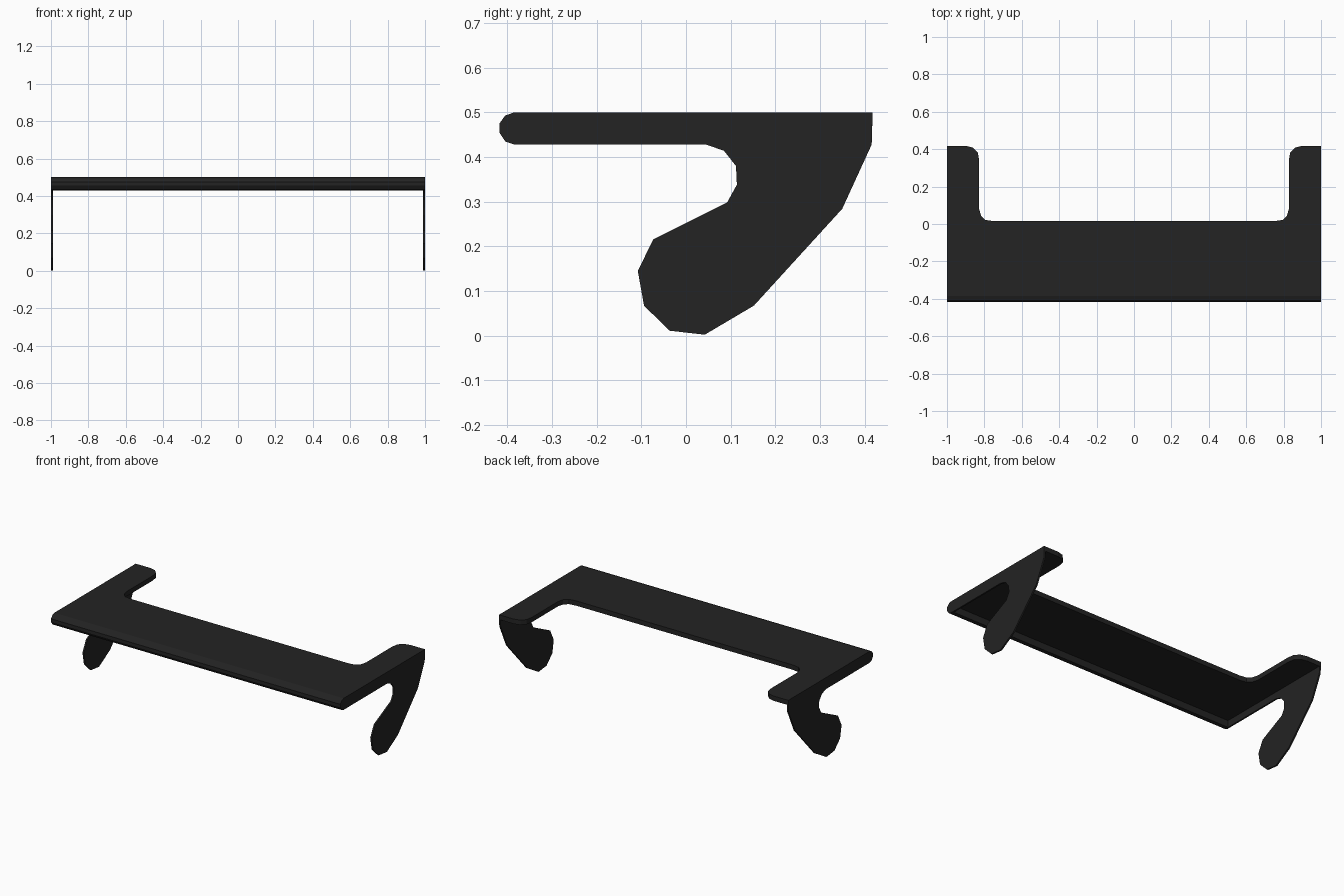
import bpy, bmesh
from mathutils import Vector

if "Cube" in bpy.data.objects:
    bpy.data.objects.remove(bpy.data.objects["Cube"])

black = bpy.data.materials.new("matte_black")
black.use_nodes = True
colour = (0.017, 0.017, 0.017, 1)
black.diffuse_color = colour
black.node_tree.nodes["Principled BSDF"].inputs["Base Color"].default_value = colour


def extrude(name, points, offset):
    """Extrude a closed flat outline along an offset."""
    bm = bmesh.new()
    face = bm.faces.new([bm.verts.new(p) for p in points])
    result = bmesh.ops.extrude_face_region(bm, geom=[face])
    moved = [v for v in result["geom"] if isinstance(v, bmesh.types.BMVert)]
    bmesh.ops.translate(bm, verts=moved, vec=Vector(offset))
    bmesh.ops.recalc_face_normals(bm, faces=bm.faces)
    mesh = bpy.data.meshes.new(name)
    bm.to_mesh(mesh)
    bm.free()
    mesh.materials.append(black)
    obj = bpy.data.objects.new(name, mesh)
    bpy.context.collection.objects.link(obj)
    return obj


# Thin top panel with rounded rear arms
half = [(0.995, -0.38), (0.995, 0.418), (0.9, 0.418), (0.86, 0.408), (0.835, 0.382),
        (0.828, 0.34), (0.828, 0.08), (0.818, 0.045), (0.795, 0.022), (0.75, 0.015)]
outline = half + [(-x, y) for x, y in reversed(half)]
extrude("top_panel", [(x, y, 0.5) for x, y in outline], (0, 0, -0.03))

# Rounded front lip
nose = [(-0.385, 0.5), (-0.405, 0.493), (-0.418, 0.475), (-0.418, 0.455),
        (-0.405, 0.435), (-0.385, 0.428)]
lip = nose + [(-0.37, 0.428), (-0.37, 0.5)]
extrude("front_lip", [(-0.995, y, z) for y, z in lip], (1.99, 0, 0))

# Hooked side plates
hook = [(0.045, 0.428), (0.085, 0.414), (0.112, 0.38), (0.114, 0.338), (0.092, 0.298),
        (-0.073, 0.216), (-0.108, 0.145), (-0.094, 0.067), (-0.037, 0.011),
        (0.042, 0.002), (0.152, 0.067), (0.35, 0.284), (0.416, 0.428), (0.418, 0.5)]
for name, x in (("left_side_plate", 0.99), ("right_side_plate", -1)):
    extrude(name, [(x, y, z) for y, z in nose + hook], (0.01, 0, 0))
